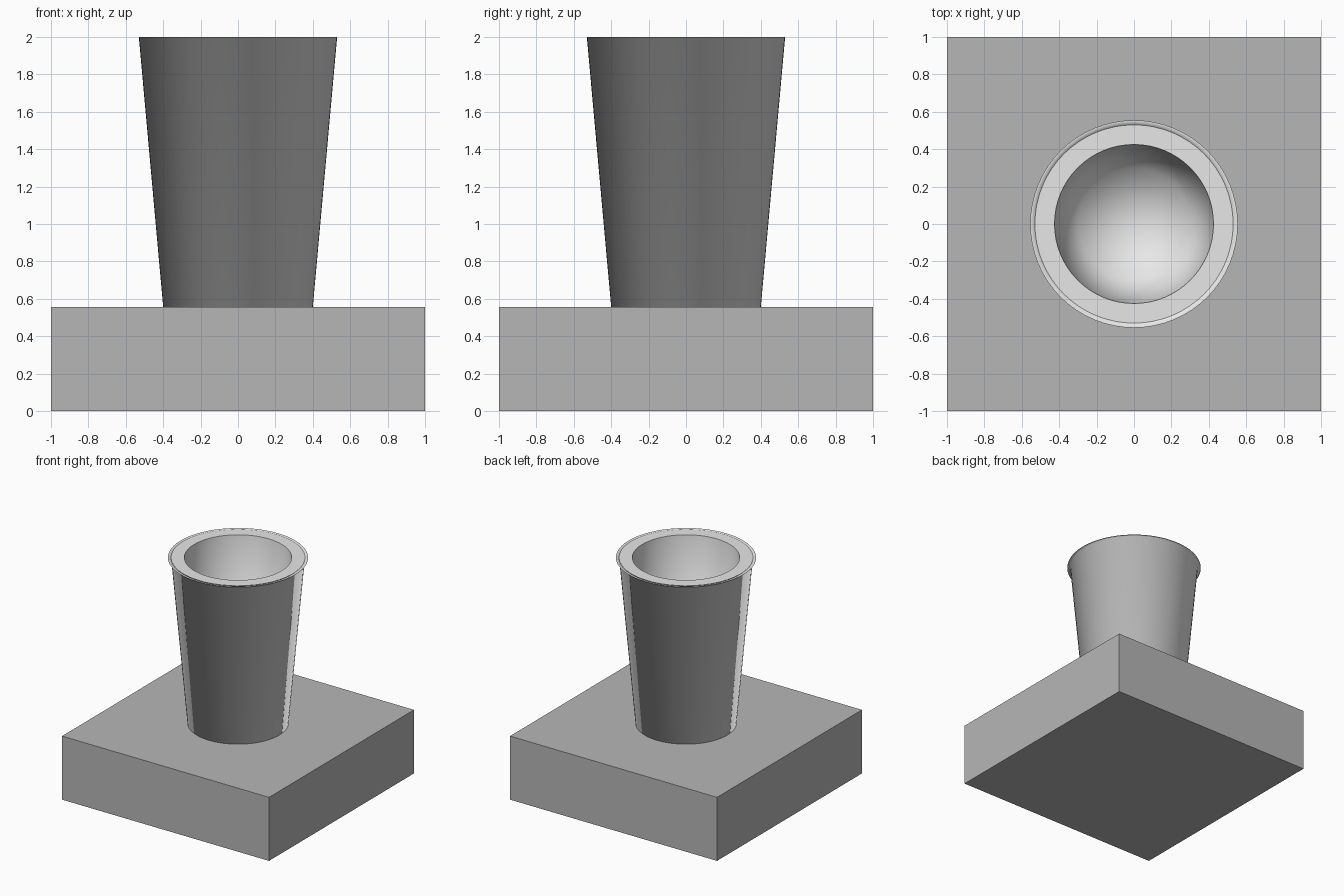
import bpy
import bmesh
import math

if "Cube" in bpy.data.objects:
    bpy.data.objects.remove(bpy.data.objects["Cube"])

SIDES = 64


def make_material(name, value):
    mat = bpy.data.materials.new(name)
    mat.diffuse_color = (value, value, value, 1.0)
    mat.use_nodes = True
    mat.node_tree.nodes["Principled BSDF"].inputs["Base Color"].default_value = mat.diffuse_color
    return mat


def finish(bm, name, mat, smooth):
    mesh = bpy.data.meshes.new(name)
    for f in bm.faces:
        f.smooth = smooth
    bm.to_mesh(mesh)
    bm.free()
    mesh.materials.append(mat)
    obj = bpy.data.objects.new(name, mesh)
    bpy.context.collection.objects.link(obj)
    return obj


def lathe(name, profile, mat):
    """Spin an (r, z) profile around the z axis."""
    bm = bmesh.new()
    verts = [bm.verts.new((r, 0, z)) for r, z in profile]
    edges = [bm.edges.new(pair) for pair in zip(verts, verts[1:])]
    bmesh.ops.spin(bm, geom=verts + edges, cent=(0, 0, 0), axis=(0, 0, 1),
                   angle=2 * math.pi, steps=SIDES, use_merge=False)
    bmesh.ops.remove_doubles(bm, verts=bm.verts, dist=1e-5)
    # profiles run so that the surface lies to the right of travel
    return finish(bm, name, mat, True)


base_grey = make_material("mid grey", 0.47)
cup_grey = make_material("light grey", 0.8)

# Square base block
bm = bmesh.new()
bmesh.ops.create_cube(bm, size=1.0)
bmesh.ops.scale(bm, vec=(2, 2, 0.555), verts=bm.verts)
bmesh.ops.translate(bm, vec=(0, 0, 0.2775), verts=bm.verts)
finish(bm, "base_block", base_grey, False)

# Tapered outer wall with closed foot and a paper-thin lip
lathe("cup_outer_wall", [(0, 0.556), (0.4, 0.556), (0.53, 1.999), (0.555, 1.999)], cup_grey)

# Flat rim, then the hollow inside with its floor
rim = lathe("cup_rim", [(0.53, 2.0), (0.425, 2.0)], cup_grey)
lathe("cup_inside", [(0.425, 2.0), (0.30, 0.66), (0, 0.66)], cup_grey)
